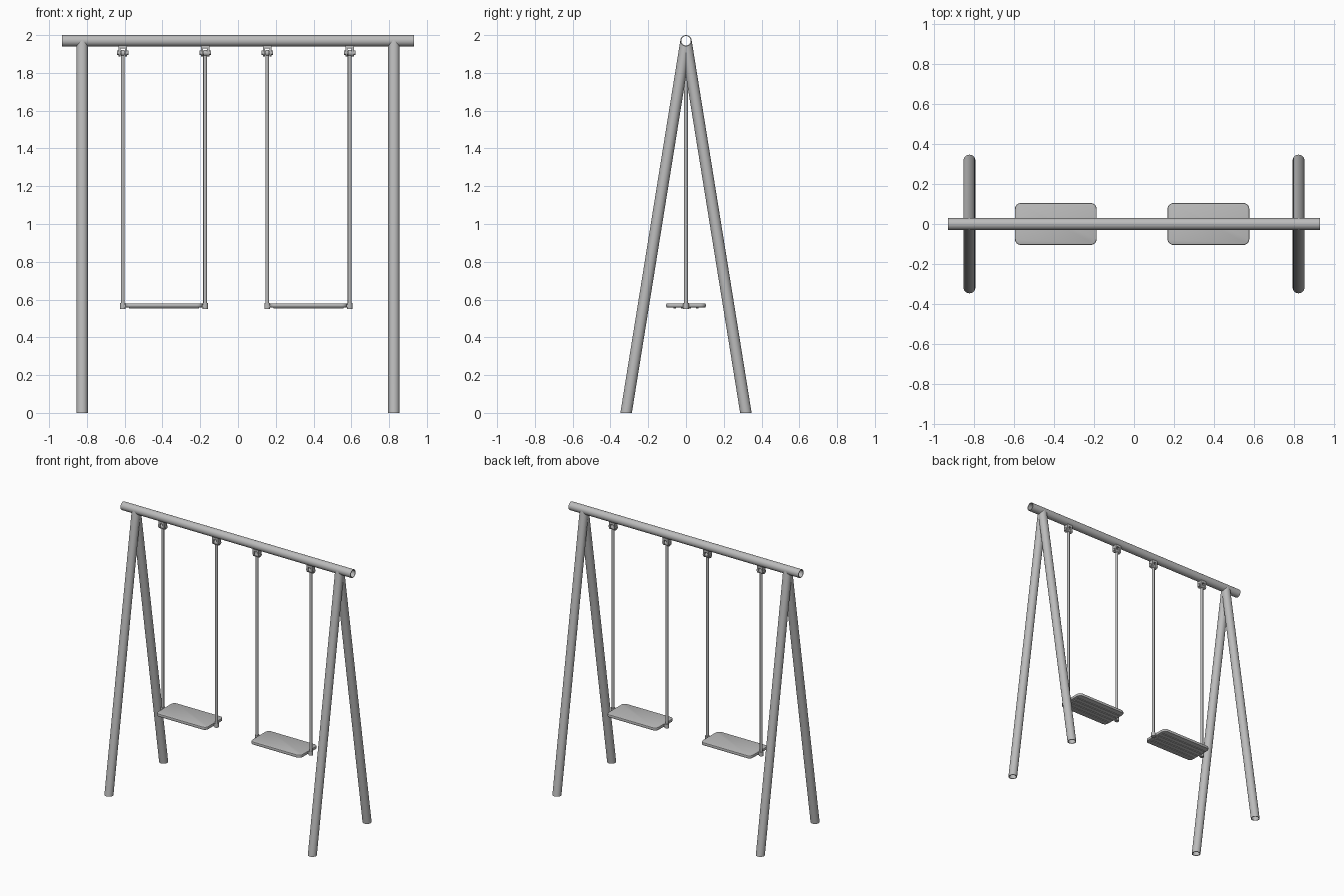
import bpy, bmesh
from math import cos, sin, pi, sqrt
from mathutils import Vector, Matrix

old = bpy.data.objects.get("Cube")
if old:
    bpy.data.objects.remove(old)

steel = bpy.data.materials.new("grey steel")
steel.use_nodes = True
GREY = (0.5, 0.5, 0.5, 1)
steel.diffuse_color = GREY
steel.node_tree.nodes["Principled BSDF"].inputs["Base Color"].default_value = GREY

BEAM_Z, R, WALL = 1.97, 0.03, 0.005
SEGS = 32


def finish(name, bm, smooth=True):
    bmesh.ops.recalc_face_normals(bm, faces=bm.faces[:])
    mesh = bpy.data.meshes.new(name)
    bm.to_mesh(mesh)
    bm.free()
    mesh.materials.append(steel)
    ob = bpy.data.objects.new(name, mesh)
    bpy.context.collection.objects.link(ob)
    if smooth:
        bpy.ops.object.select_all(action='DESELECT')
        ob.select_set(True)
        bpy.context.view_layer.objects.active = ob
        bpy.ops.object.shade_smooth_by_angle()
    return ob


def box(bm, center, size):
    m = Matrix.Translation(center) @ Matrix.Diagonal((*size, 1))
    return bmesh.ops.create_cube(bm, size=1, matrix=m)["verts"]


def cylinder(bm, center, radius, length, axis='Z', segs=20):
    rot = {'X': Matrix.Rotation(pi / 2, 4, 'Y'), 'Z': Matrix.Identity(4)}[axis]
    bmesh.ops.create_cone(bm, cap_ends=True, segments=segs, radius1=radius,
                          radius2=radius, depth=length,
                          matrix=Matrix.Translation(center) @ rot)


def hollow_tube(name, ends):
    """Pipe with open bore; ends(radius, angle) gives the two wall points."""
    bm = bmesh.new()
    rings = []
    for i in range(SEGS):
        a = 2 * pi * i / SEGS
        o0, o1 = ends(R, a)
        i0, i1 = ends(R - WALL, a)
        rings.append([bm.verts.new(p) for p in (o0, o1, i1, i0)])
    for a, b in zip(rings, rings[1:] + rings[:1]):
        for k in range(4):
            n = (k + 1) % 4
            bm.faces.new((a[k], a[n], b[n], b[k]))
    return finish(name, bm)


# Top beam
hollow_tube("top_beam", lambda r, a: [
    Vector((x, r * cos(a), BEAM_Z + r * sin(a))) for x in (-0.933, 0.933)])


# Legs, cut flat at the ground and coped against the beam
def leg(name, x, side):
    top = Vector((x, 0, BEAM_Z))
    down = (Vector((x, side * 0.317, 0)) - top).normalized()
    across = Vector((0, -down.z, down.y))

    def ends(r, a):
        base = top + Vector((r * cos(a), 0, 0)) + across * r * sin(a)
        cope = sqrt(max(R * R - (r * sin(a)) ** 2, 0))
        return base + down * cope, base + down * (-base.z / down.z)
    hollow_tube(name, ends)


for x, s in ((0.825, "left"), (-0.825, "right")):
    leg("front_leg_" + s, x, -1)
    leg("back_leg_" + s, x, 1)


# Seat: rounded board with softened edges and lengthwise ribs underneath
def seat(name, x):
    bm = bmesh.new()
    box(bm, (x, 0, 0.569), (0.41, 0.21, 0.022))
    upright = [e for e in bm.edges if abs(e.verts[0].co.z - e.verts[1].co.z) > 0.01]
    bmesh.ops.bevel(bm, geom=upright, offset=0.03, segments=6, profile=0.5,
                    affect='EDGES')
    caps = [f for f in bm.faces if abs(f.normal.z) > 0.9]
    rims = list({e for f in caps for e in f.edges})
    bmesh.ops.bevel(bm, geom=rims, offset=0.006, segments=2, profile=0.5,
                    affect='EDGES')
    for y in (-0.06, -0.02, 0.02, 0.06):
        box(bm, (x, y, 0.557), (0.37, 0.012, 0.008))
    finish(name, bm)


# Hanger: two lugs under the beam with a cross pin
def hanger(name, x):
    bm = bmesh.new()
    box(bm, (x, 0, 1.937), (0.046, 0.036, 0.016))
    for s in (-1, 1):
        box(bm, (x + s * 0.017, 0, 1.92), (0.012, 0.036, 0.03))
        cylinder(bm, (x + s * 0.017, 0, 1.905), 0.018, 0.012, 'X')
        cylinder(bm, (x + s * 0.026, 0, 1.907), 0.012, 0.008, 'X')
    cylinder(bm, (x, 0, 1.905), 0.008, 0.05, 'X')
    finish(name, bm)


# Rod with an eye at the top and a clamp fixing it to the seat end
def rod(name, x, inward):
    bm = bmesh.new()
    cylinder(bm, (x, 0, 1.23), 0.01, 1.35)
    cylinder(bm, (x, 0, 1.905), 0.016, 0.018, 'X')
    cylinder(bm, (x, 0, 0.566), 0.015, 0.03)
    box(bm, (x + inward * 0.012, 0, 0.566), (0.03, 0.026, 0.018))
    finish(name, bm)


for label, cx in (("left", 0.373), ("right", -0.392)):
    seat("seat_" + label, cx)
    for side, s in (("outer", 1 if cx > 0 else -1), ("inner", -1 if cx > 0 else 1)):
        hanger(f"hanger_{label}_{side}", cx + s * 0.218)
        rod(f"rod_{label}_{side}", cx + s * 0.218, -s)
